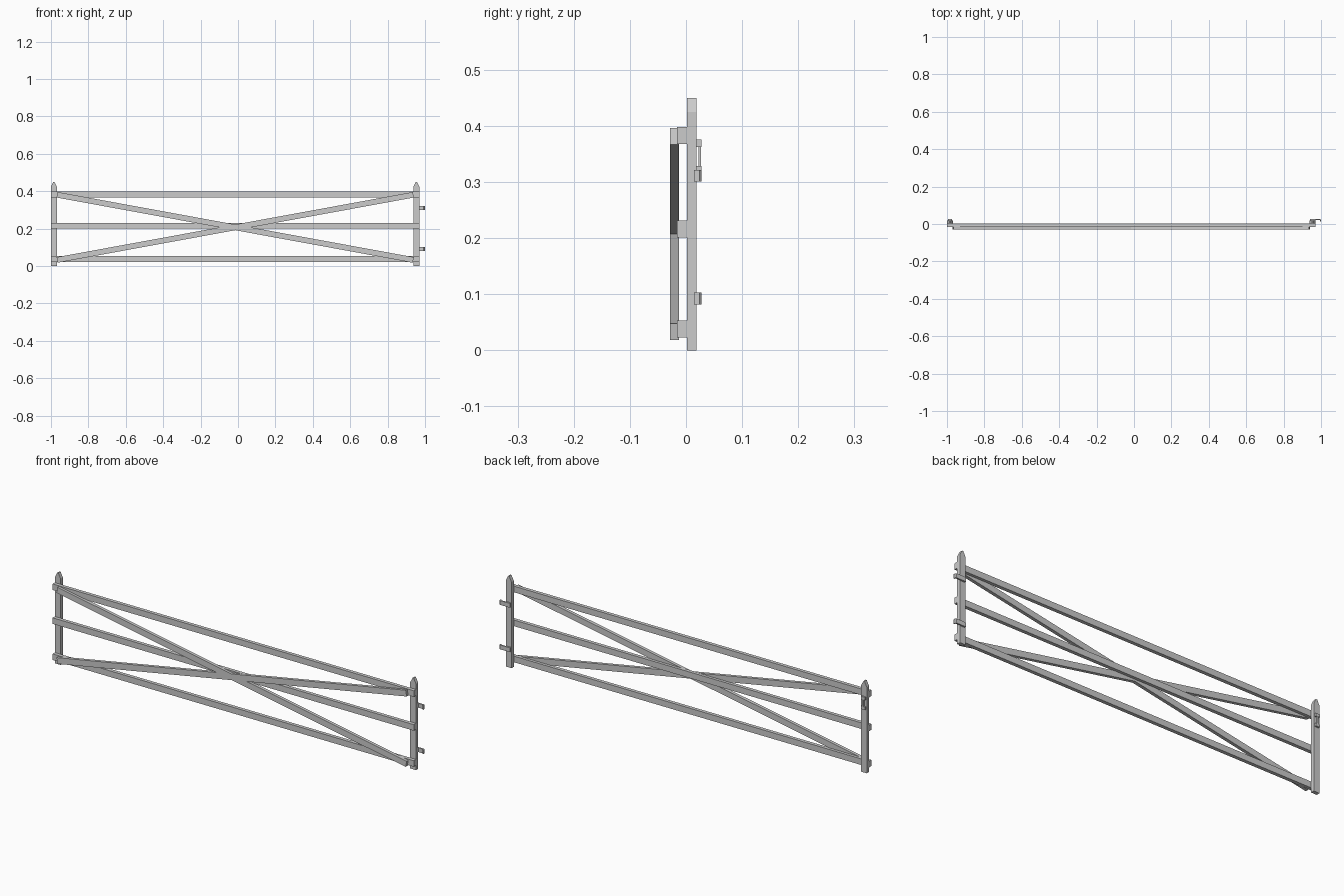
import bpy
from math import cos, sin

if "Cube" in bpy.data.objects:
    bpy.data.objects.remove(bpy.data.objects["Cube"])


def prism(name, profile, lo, hi, axis='y'):
    """Extrude a 2D profile: (x, z) along y, or (x, y) along z."""
    def point(p, d):
        return (p[0], d, p[1]) if axis == 'y' else (p[0], p[1], d)
    n = len(profile)
    verts = [point(p, d) for d in (lo, hi) for p in profile]
    faces = [tuple(range(n))[::-1], tuple(range(n, 2 * n))]
    faces += [(i, (i + 1) % n, (i + 1) % n + n, i + n) for i in range(n)]
    if axis == 'y':
        faces = [f[::-1] for f in faces]
    mesh = bpy.data.meshes.new(name)
    mesh.from_pydata(verts, [], faces)
    mesh.update()
    obj = bpy.data.objects.new(name, mesh)
    bpy.context.collection.objects.link(obj)
    return obj


def board(name, x0, x1, z0, z1, y0, y1):
    return prism(name, [(x0, z0), (x1, z0), (x1, z1), (x0, z1)], y0, y1)


# Pointed end posts
for name, x in (("latch_post", -0.984), ("hinge_post", 0.954)):
    w = 0.0155
    prism(name, [(x - w, 0), (x + w, 0), (x + w, 0.425), (x + 0.003, 0.45),
                 (x - 0.003, 0.45), (x - w, 0.425)], 0.0015, 0.019)

# Horizontal rails
for name, z in (("bottom_rail", 0.038), ("middle_rail", 0.216), ("top_rail", 0.383)):
    board(name, -1.0, 0.97, z - 0.015, z + 0.015, -0.016, 0.0015)

# Crossed diagonal braces on the front
for name, a in (("rising_brace", 0.181), ("falling_brace", -0.181)):
    corners = [(-0.968, -0.015), (0.968, -0.015), (0.968, 0.015), (-0.968, 0.015)]
    prism(name, [(-0.015 + u * cos(a) - v * sin(a), 0.207 + u * sin(a) + v * cos(a))
                 for u, v in corners], -0.0285, -0.0125)

# Hinge straps behind the right post, bent down at the free end
hinge = [(0.942, 0.018), (0.968, 0.018), (0.970, 0.021), (0.993, 0.021), (0.996, 0.014),
         (1.0, 0.014), (1.0, 0.024), (0.996, 0.0275), (0.942, 0.0275)]
for name, z in (("lower_hinge", 0.092), ("upper_hinge", 0.311)):
    prism(name, hinge, z - 0.0105, z + 0.0105, 'z')

# Latch handle behind the left post
for name, z in (("handle_foot_lower", 0.321), ("handle_foot_upper", 0.369)):
    board(name, -0.995, -0.973, z - 0.007, z + 0.007, 0.018, 0.0275)
board("handle_grip", -0.988, -0.98, 0.325, 0.365, 0.022, 0.0265)
